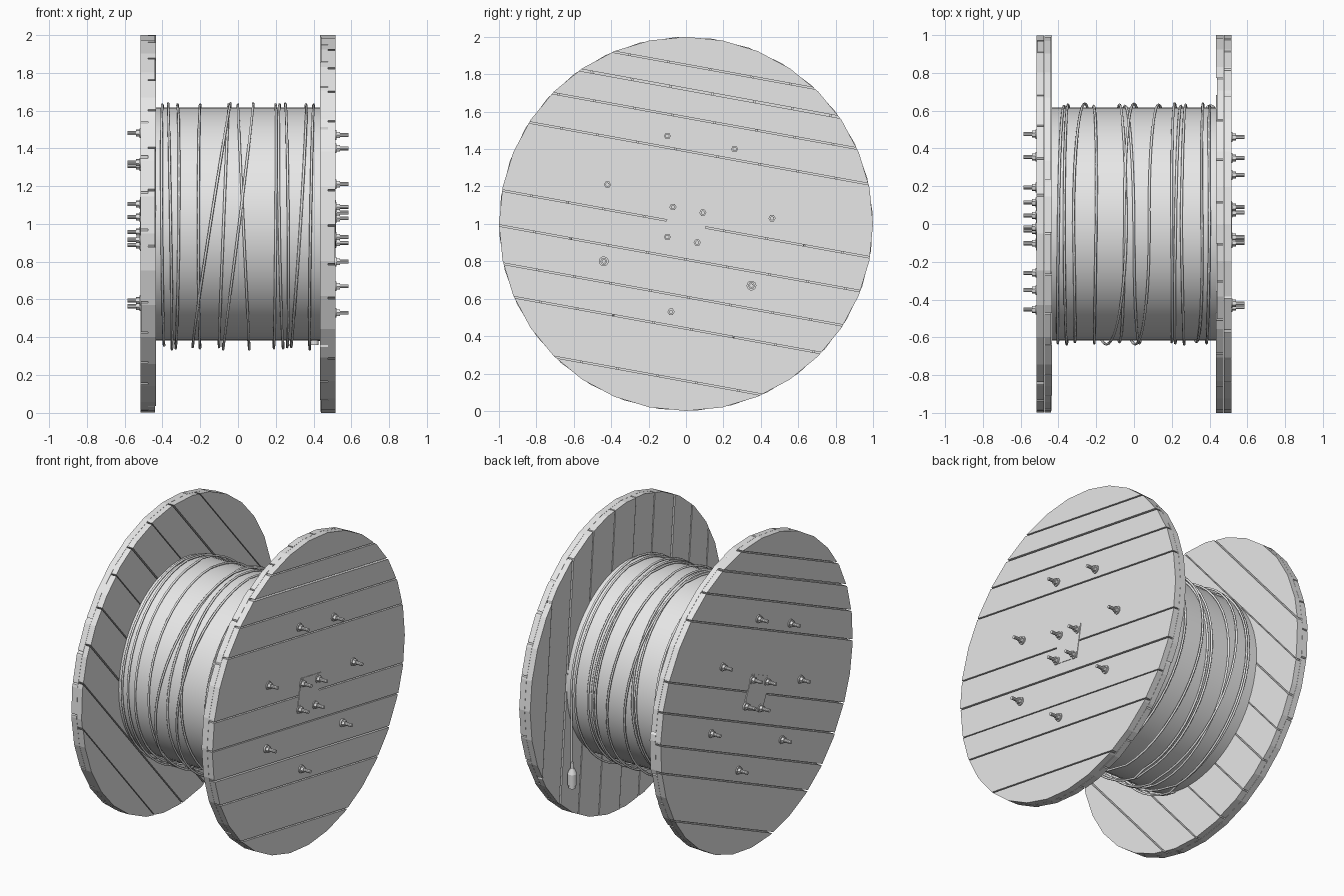
import bpy, bmesh, math, random
from mathutils import Matrix, Vector

if "Cube" in bpy.data.objects:
    bpy.data.objects.remove(bpy.data.objects["Cube"])

random.seed(4)
grey = bpy.data.materials.new("plain grey")
grey.diffuse_color = (0.8, 0.8, 0.8, 1)
grey.use_nodes = True
grey.node_tree.nodes["Principled BSDF"].inputs["Base Color"].default_value = grey.diffuse_color
AXIS = Matrix.Translation((0, 0, 1))          # reel axle runs along x at z = 1


def add_object(name, bm, matrix, smooth=False):
    bmesh.ops.recalc_face_normals(bm, faces=bm.faces)
    mesh = bpy.data.meshes.new(name)
    bm.to_mesh(mesh)
    bm.free()
    mesh.transform(matrix)
    mesh.materials.append(grey)
    ob = bpy.data.objects.new(name, mesh)
    bpy.context.collection.objects.link(ob)
    if smooth:
        bpy.ops.object.select_all(action='DESELECT')
        ob.select_set(True)
        bpy.context.view_layer.objects.active = ob
        bpy.ops.object.shade_smooth_by_angle(angle=math.radians(35))
    return ob


def rod(bm, radius, x0, x1, y=0, z=0, sides=12, radius2=None):
    """Cylinder or cone along x."""
    m = Matrix.Translation(((x0 + x1) / 2, y, z)) @ Matrix.Rotation(math.pi / 2, 4, 'Y')
    bmesh.ops.create_cone(bm, cap_ends=True, segments=sides, radius1=radius,
                          radius2=radius if radius2 is None else radius2,
                          depth=x1 - x0, matrix=m)


def plank(name, low, high, angle, x0, x1, matrix):
    """Strip of a 32-sided disc between two parallel lines, given thickness."""
    bm = bmesh.new()
    ring = [bm.verts.new((x0, math.sin(i * math.pi / 16), math.cos(i * math.pi / 16)))
            for i in range(32)]
    bm.faces.new(ring)
    normal = Vector((0, -math.sin(angle), math.cos(angle)))
    for offset, sign in ((low, -1), (high, 1)):
        bmesh.ops.bisect_plane(bm, geom=bm.verts[:] + bm.edges[:] + bm.faces[:],
                               plane_co=normal * offset, plane_no=normal * sign,
                               clear_outer=True)
    new = bmesh.ops.extrude_face_region(bm, geom=bm.faces[:])
    verts = [v for v in new["geom"] if isinstance(v, bmesh.types.BMVert)]
    bmesh.ops.translate(bm, verts=verts, vec=(x1 - x0, 0, 0))
    add_object(name, bm, matrix)


OUTER = [-1.01, -.826, -.55, -.384, -.187, 0, .384, .56, .71, .836, 1.01]
INNER = [-1.01, -.82, -.62, -.42, -.2, .02, .22, .43, .62, .81, 1.01]
BOLTS = [(-.1, .47), (.26, .4), (-.42, .21), (.46, .03), (-.44, -.2), (.35, -.33),
         (-.08, -.47), (-.07, .09), (.09, .06), (-.1, -.07), (.06, -.1)]
SLOPE = math.radians(-10.3)


def flange(side, matrix, inner_angle):
    # two crossed layers of boards
    for i, (a, b) in enumerate(zip(OUTER, OUTER[1:])):
        gap = .007 if i == 7 else .004
        plank(side + "_outer_plank", a + .004, b - gap, SLOPE, .476,
              .515 - random.choice((0, 0, .003)), matrix)
    for a, b in zip(INNER, INNER[1:]):
        plank(side + "_inner_plank", a + .004, b - .004, inner_angle,
              .435 + random.choice((0, 0, .005)), .475, matrix)
    # hub plate, slightly proud of the boards
    bm = bmesh.new()
    bmesh.ops.create_cube(bm, size=1, matrix=Matrix.Translation((.514, 0, 0))
                          @ Matrix.Rotation(SLOPE, 4, 'X') @ Matrix.Diagonal((.008, .21, .22, 1)))
    add_object(side + "_hub_plate", bm, matrix)
    # washers, nuts and threaded ends
    bm = bmesh.new()
    for y, z in BOLTS:
        rod(bm, .026, .51, .522, y, z, 16)
        rod(bm, .019, .522, .54, y, z, 6)
        rod(bm, .011, .54, .585, y, z, 10)
    add_object(side + "_bolts", bm, matrix, True)


flange("right", AXIS, math.radians(95))
flange("left", AXIS @ Matrix.Rotation(math.pi, 4, 'Z')
       @ Matrix.Rotation(math.radians(-14.2), 4, 'X'), math.radians(63))

# drum
bm = bmesh.new()
rod(bm, .617, -.437, .437, sides=64)
add_object("drum", bm, AXIS, True)

# loosely wound cable: x where each turn crosses the top and the bottom
TOP = [.40, .36, .25, .22, .20, .08, 0, -.05, -.04, -.2, -.32, -.37, -.40]
BOTTOM = [.38, .28, .26, .24, .19, -.08, .06, -.1, -.24, -.2, -.33, -.35, -.39]
stops = [.41] + [x for pair in zip(TOP, BOTTOM) for x in pair]
points = [(.41, .605, z) for z in (.48, .62, .76, .88)]
STEPS = 24
for k in range(len(stops) - 1):
    wobble = random.uniform(-.012, .012)
    for s in range(STEPS):
        f = s / STEPS
        t = (k - 1 + f) * math.pi                 # 0 = top, pi = bottom
        if t < -math.pi / 2:
            continue                              # free end hangs from here
        ease = .5 - .5 * math.cos(f * math.pi)
        x = stops[k] + (stops[k + 1] - stops[k]) * ease + wobble * math.sin(f * math.pi)
        sag = max(0, -math.cos(t)) ** 6 * (.012 + .022 * (k % 4) / 3)
        r = .625 + .006 * (k % 3) + sag
        points.append((x, -r * math.sin(t), 1 + r * math.cos(t)))

curve = bpy.data.curves.new("cable", 'CURVE')
curve.dimensions = '3D'
curve.bevel_depth = .007
curve.bevel_resolution = 1
curve.use_fill_caps = True
spline = curve.splines.new('POLY')
spline.points.add(len(points) - 1)
for p, co in zip(spline.points, points):
    p.co = (*co, 1)
    p.radius = 1
spline.use_smooth = True
curve.materials.append(grey)
bpy.context.collection.objects.link(bpy.data.objects.new("cable", curve))

# plug on the hanging cable end
bm = bmesh.new()
rod(bm, .028, 0, .075, sides=16)
rod(bm, .028, .075, .11, sides=16, radius2=.014)
rod(bm, .012, .11, .15, sides=12)
rod(bm, .022, -.02, 0, sides=16)
add_object("plug", bm, Matrix.Translation((.405, .605, .38))
           @ Matrix.Rotation(-math.pi / 2, 4, 'Y'), True)
